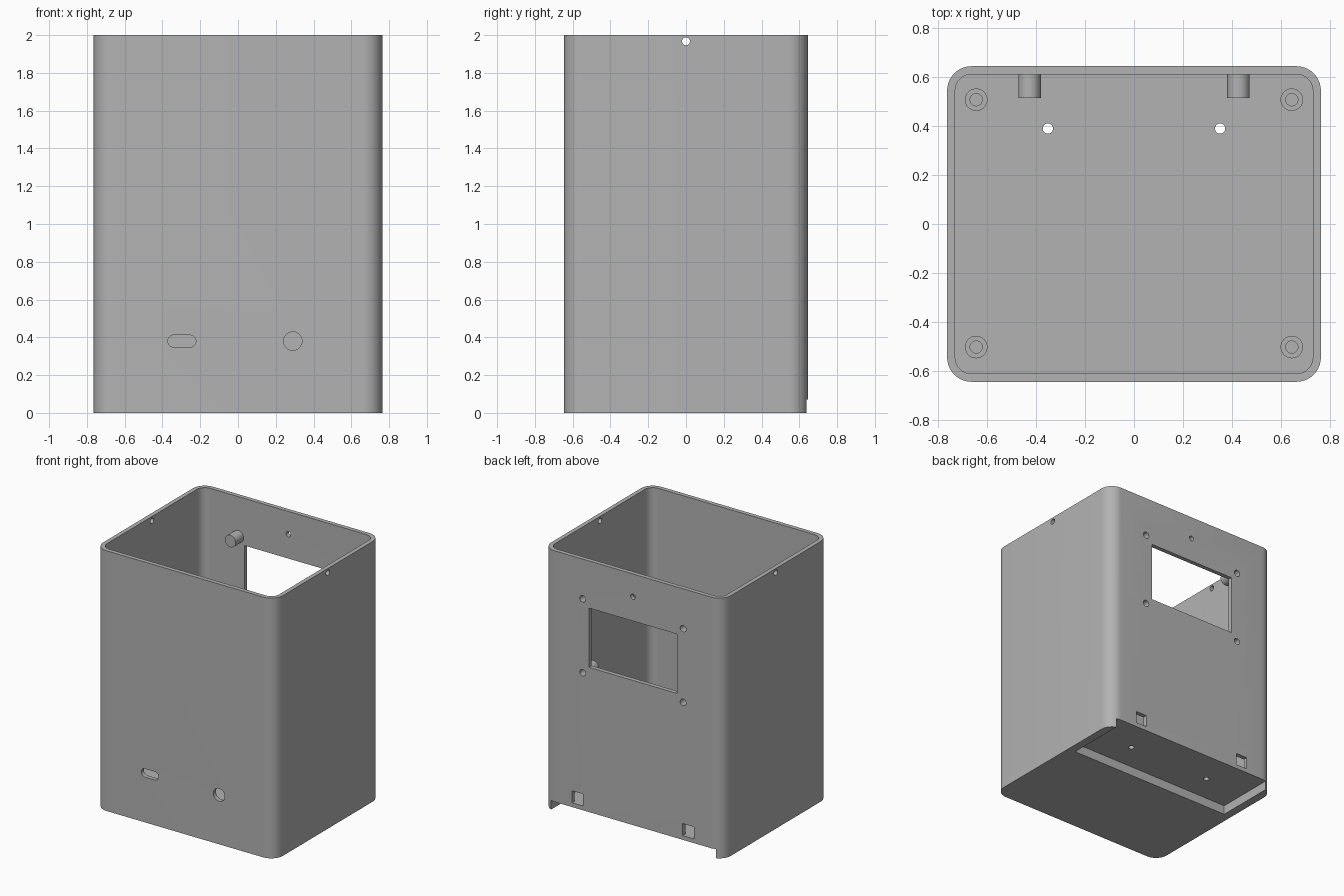
import bpy
import bmesh
from math import cos, sin, pi, radians
from mathutils import Matrix

if "Cube" in bpy.data.objects:
    bpy.data.objects.remove(bpy.data.objects["Cube"], do_unlink=True)

# Overall sizes
HX, HY, HEIGHT = 0.764, 0.645, 2.0
WALL, RADIUS, FLOOR = 0.033, 0.1, 0.1

grey = bpy.data.materials.new("plain grey")
grey.use_nodes = True
COLOUR = (0.45, 0.45, 0.45, 1)
grey.diffuse_color = COLOUR
grey.node_tree.nodes["Principled BSDF"].inputs["Base Color"].default_value = COLOUR

# Local z of a prism turned to run along each axis (y keeps local x as x, local y as z)
TURN = {
    "x": Matrix(((0, 0, 1), (1, 0, 0), (0, 1, 0))),
    "y": Matrix(((1, 0, 0), (0, 0, -1), (0, 1, 0))),
    "z": Matrix.Identity(3),
}


def prism(name, centre, hx, hy, length, radius=0, axis="z", steps=10):
    """Rounded rectangle extruded along an axis, centred on a point."""
    bm = bmesh.new()
    points = []
    for quarter, (sx, sy) in enumerate(((1, 1), (-1, 1), (-1, -1), (1, -1))):
        cx, cy = sx * (hx - radius), sy * (hy - radius)
        for i in range(steps + 1 if radius else 1):
            a = (quarter + i / steps) * pi / 2
            points.append((cx + radius * cos(a), cy + radius * sin(a), -length / 2))
    bottom = bm.faces.new([bm.verts.new(p) for p in points])
    bmesh.ops.remove_doubles(bm, verts=bm.verts, dist=1e-5)
    top = bmesh.ops.extrude_face_region(bm, geom=list(bm.faces), use_keep_orig=True)
    verts = [v for v in top["geom"] if isinstance(v, bmesh.types.BMVert)]
    bmesh.ops.translate(bm, verts=verts, vec=(0, 0, length))
    bmesh.ops.transform(bm, matrix=Matrix.Translation(centre) @ TURN[axis].to_4x4(), verts=bm.verts)
    bmesh.ops.recalc_face_normals(bm, faces=bm.faces)
    mesh = bpy.data.meshes.new(name)
    bm.to_mesh(mesh)
    bm.free()
    mesh.materials.append(grey)
    obj = bpy.data.objects.new(name, mesh)
    bpy.context.collection.objects.link(obj)
    return obj


def rod(name, centre, radius, length, axis="z"):
    return prism(name, centre, radius, radius, length, radius, axis, 8)


def cut(target, cutters):
    """Subtract the cutters from the target and delete them."""
    bpy.context.view_layer.objects.active = target
    for cutter in cutters:
        mod = target.modifiers.new("cut", "BOOLEAN")
        mod.operation = "DIFFERENCE"
        mod.solver = "EXACT"
        mod.object = cutter
        bpy.ops.object.modifier_apply(modifier=mod.name)
        bpy.data.objects.remove(cutter, do_unlink=True)


def smooth(obj):
    bpy.ops.object.select_all(action="DESELECT")
    obj.select_set(True)
    bpy.context.view_layer.objects.active = obj
    bpy.ops.object.shade_smooth_by_angle(angle=radians(30))


# Open-topped case with rounded corners
case = prism("case", (0, 0, HEIGHT / 2), HX, HY, HEIGHT, RADIUS)
cavity = prism("cavity", (0, 0, FLOOR + HEIGHT / 2), HX - WALL, HY - WALL, HEIGHT, RADIUS - WALL)
# Recess under the back of the floor
recess = prism("recess", (0, 0.576, 0), 0.70, 0.4, 0.14)
# Display window in the back
window = prism("window", (0, HY, 1.41), 0.374, 0.228, 0.2, axis="y")
# Cable slot and round socket in the front
slot = prism("slot", (-0.297, -HY, 0.38), 0.074, 0.032, 0.2, 0.0319, "y")
socket = rod("socket", (0.29, -HY, 0.38), 0.049, 0.2, "y")
# Lid screw holes near the rim
back_hole = rod("back_hole", (0, HY, 1.825), 0.02, 0.2, "y")
side_holes = rod("side_holes", (0, 0, 1.967), 0.021, 2, "x")
cutters = [cavity, recess, window, slot, socket, back_hole, side_holes]

for side in (-1, 1):
    # Floor holes and square latch openings
    cutters.append(rod("floor_hole", (side * 0.352, 0.39, 0.1), 0.021, 0.3))
    cutters.append(prism("latch_opening", (side * 0.471, HY, 0.149), 0.047, 0.046, 0.2, axis="y"))

    # Blind screw bosses around the window
    for z in (1.127, 1.694):
        cutters.append(rod("boss_bore", (side * 0.427, 0.63, z), 0.025, 0.18, "y"))
        boss = rod("window_screw_boss", (side * 0.427, 0.5645, z), 0.046, 0.097, "y")
        cut(boss, [rod("bore", (side * 0.427, 0.63, z), 0.025, 0.18, "y")])
        smooth(boss)

    # Board standoffs on the floor
    for y in (-0.503, 0.508):
        standoff = rod("board_standoff", (side * 0.645, y, 0.15), 0.046, 0.1)
        cut(standoff, [rod("bore", (side * 0.645, y, 0.2), 0.025, 0.16)])
        smooth(standoff)

cut(case, cutters)
smooth(case)
